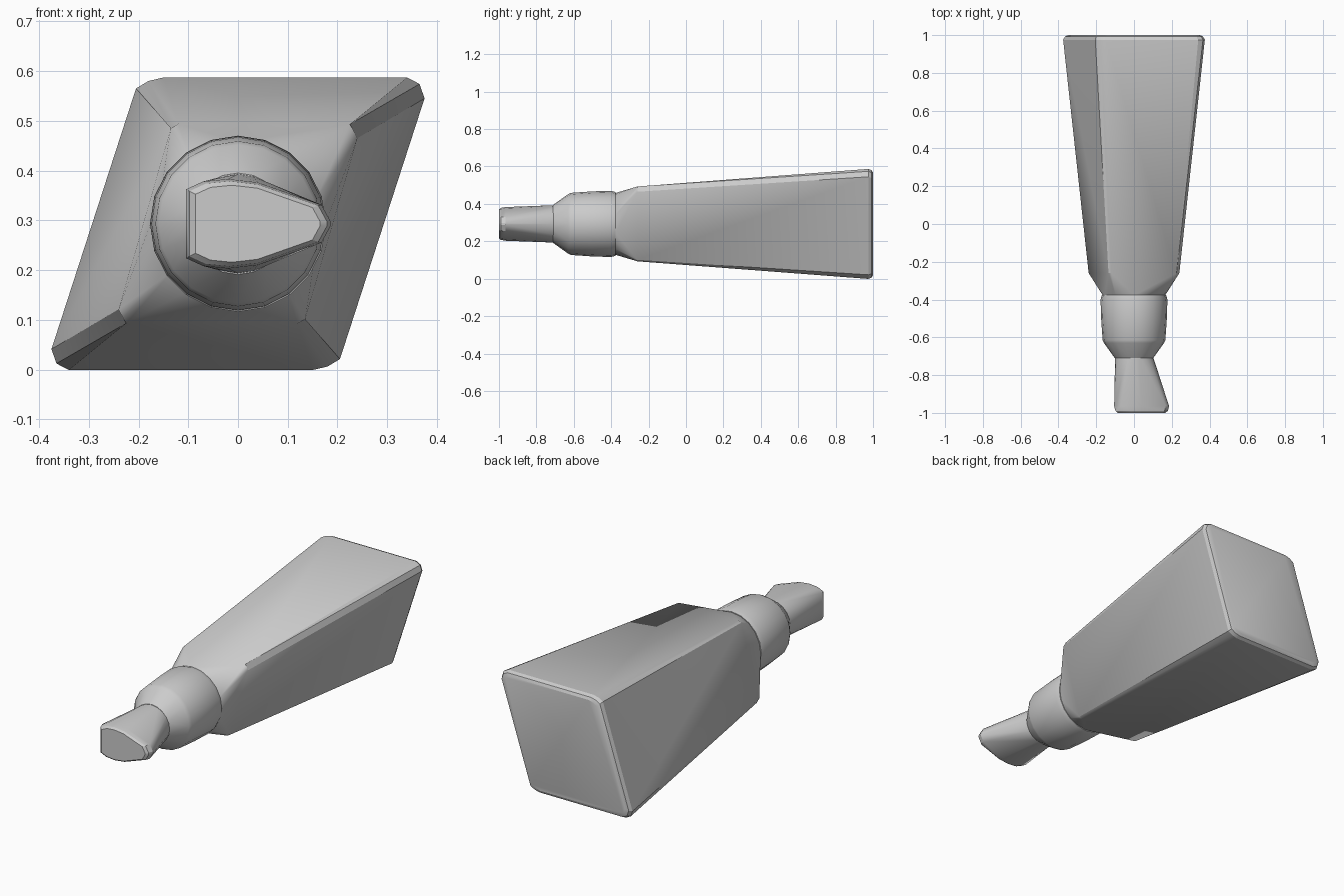
import bpy, bmesh
from math import sin, cos, pi, radians

if "Cube" in bpy.data.objects:
    bpy.data.objects.remove(bpy.data.objects["Cube"])

CZ = 0.293  # height of the long axis


def circle(y, r, n=20):
    return [(r * cos(2 * pi * i / n), y, CZ + r * sin(2 * pi * i / n)) for i in range(n)]


def twofold(y, half, s=1.0):
    """Section with half-turn symmetry about the axis; half is (x, z offset)."""
    return [(k * s * x, y, CZ + k * s * z) for k in (1, -1) for x, z in half]


def mirrored(y, half, dx=0.0, s=1.0):
    """Section mirrored top to bottom."""
    return [(x * s + dx, y, CZ + k * z * s) for k in (1, -1) for x, z in half]


def hull(name, *sections):
    """Solid skin around a stack of convex sections."""
    bm = bmesh.new()
    for sec in sections:
        for p in sec:
            bm.verts.new(p)
    bmesh.ops.remove_doubles(bm, verts=bm.verts, dist=0.0005)
    out = bmesh.ops.convex_hull(bm, input=bm.verts)
    junk = [v for v in bm.verts if not v.link_faces]
    bmesh.ops.delete(bm, geom=junk, context='VERTS')
    bmesh.ops.dissolve_limit(bm, angle_limit=radians(1), verts=bm.verts, edges=bm.edges)
    bmesh.ops.recalc_face_normals(bm, faces=bm.faces)
    me = bpy.data.meshes.new(name)
    bm.to_mesh(me)
    bm.free()
    ob = bpy.data.objects.new(name, me)
    bpy.context.collection.objects.link(ob)
    bpy.ops.object.select_all(action='DESELECT')
    ob.select_set(True)
    bpy.context.view_layer.objects.active = ob
    bpy.ops.object.shade_smooth_by_angle(angle=radians(25))
    return ob


# slanted tapering body, chamfered down to the round collar
back = [(-0.205, 0.272), (-0.18, 0.287), (-0.15, 0.294),
        (0.34, 0.294), (0.365, 0.281), (0.375, 0.252)]
front = [(-0.135, 0.192), (-0.12, 0.2), (0.225, 0.2), (0.24, 0.172)]
hull("body",
     twofold(1.0, back, 0.93), twofold(0.993, back, 0.975), twofold(0.975, back),
     twofold(-0.26, front), circle(-0.378, 0.165))

# round collar
hull("collar",
     circle(-0.376, 0.17), circle(-0.40, 0.177), circle(-0.50, 0.174),
     circle(-0.615, 0.166), circle(-0.63, 0.159), circle(-0.71, 0.102))

# wedge-shaped tip, flat on one side and narrowing to the other
wedge = [(-0.105, 0.069), (-0.07, 0.085), (-0.02, 0.09), (0.04, 0.083),
         (0.168, 0.038), (0.186, 0.005)]
hull("tip",
     circle(-0.70, 0.1), mirrored(-0.965, wedge),
     mirrored(-0.99, wedge, 0.002, 0.95), mirrored(-1.0, wedge, 0.005, 0.86))
